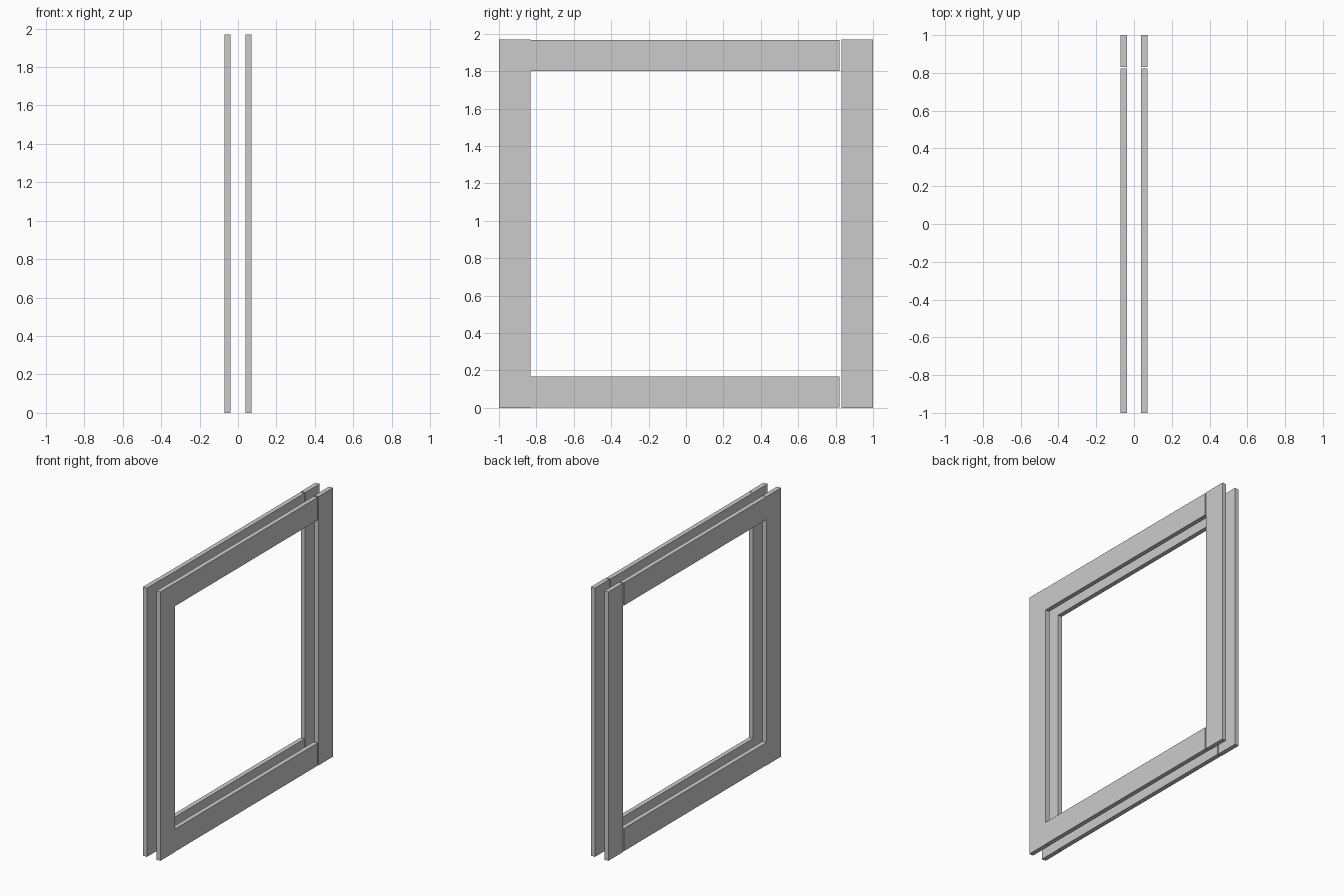
import bpy, bmesh

if "Cube" in bpy.data.objects:
    bpy.data.objects.remove(bpy.data.objects["Cube"])

X0, X1 = 0.038, 0.071   # inner and outer face of each frame
H, W = 1.97, 0.168      # frame height, board width
STEP = 0.002            # rails sit slightly inside the stile ends


def board(name, profile, x0, x1):
    """Extrude a closed (y, z) profile from x0 to x1."""
    bm = bmesh.new()
    face = bm.faces.new([bm.verts.new((x0, y, z)) for y, z in profile])
    ext = bmesh.ops.extrude_face_region(bm, geom=[face])
    verts = [v for v in ext["geom"] if isinstance(v, bmesh.types.BMVert)]
    bmesh.ops.translate(bm, verts=verts, vec=(x1 - x0, 0, 0))
    bmesh.ops.recalc_face_normals(bm, faces=bm.faces)
    me = bpy.data.meshes.new(name)
    bm.to_mesh(me)
    bm.free()
    ob = bpy.data.objects.new(name, me)
    bpy.context.collection.objects.link(ob)
    return ob


# stile with its two rails, one C-shaped outline
inner, end = -1 + W, 0.822
c_frame = [(-1, 0), (inner, 0), (inner, STEP), (end, STEP), (end, W), (inner, W),
           (inner, H - W), (end, H - W), (end, H - STEP), (inner, H - STEP),
           (inner, H), (-1, H)]
# separate stile across a narrow gap
stile = [(1 - W, 0), (1, 0), (1, H), (1 - W, H)]

for side, s in (("left", -1), ("right", 1)):
    a, b = sorted((s * X0, s * X1))
    board(f"{side}_stile_and_rails", c_frame, a, b)
    board(f"{side}_end_stile", stile, a, b)
